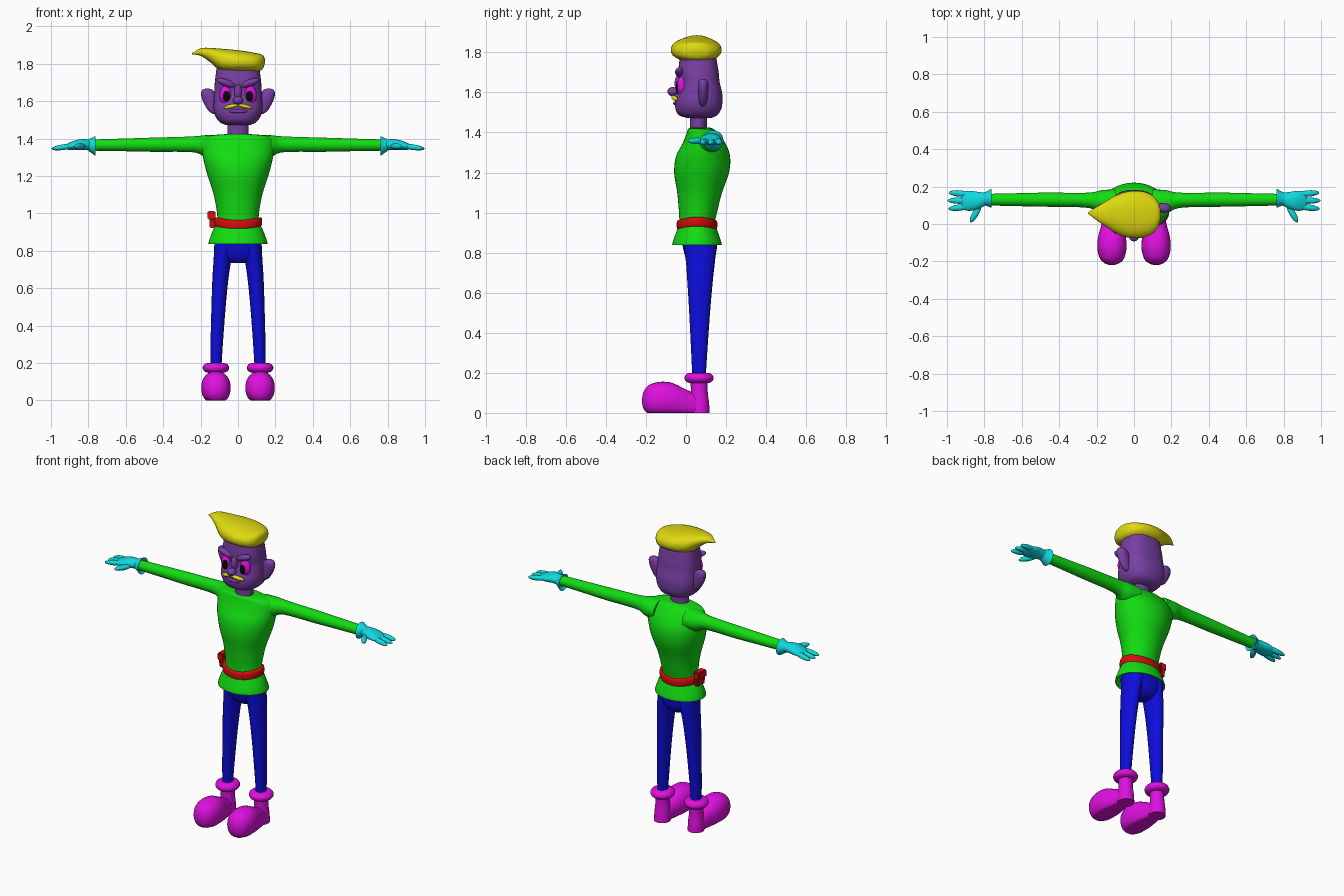
import bpy, bmesh, math
from mathutils import Matrix, Vector, Euler


def colour(name, r, g, b):
    m = bpy.data.materials.new(name)
    m.diffuse_color = (r, g, b, 1)
    return m


GREEN = colour("green", 0.006, 0.72, 0.006)
BLUE = colour("blue", 0.004, 0.004, 0.72)
RED = colour("red", 0.68, 0.004, 0.004)
MAGENTA = colour("magenta", 0.74, 0.005, 0.74)
CYAN = colour("cyan", 0.005, 0.70, 0.74)
YELLOW = colour("yellow", 0.74, 0.70, 0.005)
PURPLE = colour("purple", 0.19, 0.05, 0.37)
BLACK = colour("black", 0.002, 0.002, 0.002)


def finish(name, bm, mat, mirror=False, angle=50):
    bmesh.ops.recalc_face_normals(bm, faces=bm.faces)
    me = bpy.data.meshes.new(name)
    bm.to_mesh(me)
    bm.free()
    me.materials.append(mat)
    ob = bpy.data.objects.new(name, me)
    bpy.context.collection.objects.link(ob)
    bpy.ops.object.select_all(action='DESELECT')
    ob.select_set(True)
    bpy.context.view_layer.objects.active = ob
    bpy.ops.object.shade_smooth_by_angle(angle=math.radians(angle))
    if mirror:
        ob.modifiers.new("mirror", 'MIRROR').use_mirror_merge = False
    return ob


def smooth_rings(rings, steps=4):
    """Catmull-Rom interpolation between rings."""
    out = []
    for i in range(len(rings) - 1):
        p0, p1 = rings[max(i - 1, 0)], rings[i]
        p2, p3 = rings[i + 1], rings[min(i + 2, len(rings) - 1)]
        for s in range(steps):
            t = s / steps
            out.append([0.5 * (2 * b + (c - a) * t + (2 * a - 5 * b + 4 * c - d) * t * t
                               + (3 * b - a - 3 * c + d) * t ** 3)
                        for a, b, c, d in zip(p0, p1, p2, p3)])
    return out + [list(rings[-1])]


def loft(name, mat, rings, axis='Z', power=2.0, n=28, mirror=False, shape=None):
    """Rings are (position on axis, centre 1, centre 2, radius 1, radius 2)."""
    bm = bmesh.new()
    loops = []
    for p, c1, c2, r1, r2 in smooth_rings(rings):
        loop = []
        for k in range(n):
            t = 2 * math.pi * k / n
            c, s = math.cos(t), math.sin(t)
            a = c1 + max(r1, 0.001) * math.copysign(abs(c) ** (2 / power), c)
            b = c2 + max(r2, 0.001) * math.copysign(abs(s) ** (2 / power), s)
            v = Vector({'X': (p, a, b), 'Y': (a, p, b), 'Z': (a, b, p)}[axis])
            loop.append(bm.verts.new(shape(v) if shape else v))
        loops.append(loop)
    for la, lb in zip(loops, loops[1:]):
        for k in range(n):
            bm.faces.new((la[k], la[(k + 1) % n], lb[(k + 1) % n], lb[k]))
    bm.faces.new(loops[0])
    bm.faces.new(loops[-1])
    return finish(name, bm, mat, mirror)


def place(loc, size, rot):
    r = Euler([math.radians(a) for a in rot]).to_matrix().to_4x4()
    return Matrix.Translation(loc) @ r @ Matrix.Diagonal((*size, 1))


def ball(name, mat, loc, radii, rot=(0, 0, 0), mirror=False):
    bm = bmesh.new()
    bmesh.ops.create_uvsphere(bm, u_segments=20, v_segments=12, radius=1,
                              matrix=place(loc, radii, rot))
    return finish(name, bm, mat, mirror)


def block(name, mat, loc, size, rot=(0, 0, 0)):
    bm = bmesh.new()
    bmesh.ops.create_cube(bm, size=1, matrix=place(loc, size, rot))
    bmesh.ops.bevel(bm, geom=bm.edges[:], offset=0.006, segments=2, affect='EDGES')
    return finish(name, bm, mat)


# Tunic with flared hem
loft("tunic", GREEN, [
    (0.86, 0, .055, .12, .09), (0.837, 0, .055, .157, .124), (0.90, 0, .055, .138, .105),
    (0.95, 0, .055, .115, .09), (1.0, 0, .06, .112, .095), (1.1, 0, .068, .13, .112),
    (1.2, 0, .078, .162, .137), (1.28, 0, .085, .183, .135), (1.34, 0, .09, .193, .11),
    (1.39, 0, .083, .185, .082), (1.415, 0, .075, .15, .066), (1.424, 0, .07, .06, .05)], n=40)

# Sleeves
loft("sleeve", GREEN, [
    (.10, .10, 1.355, .085, .065), (.17, .115, 1.358, .066, .060), (.22, .125, 1.368, .045, .045),
    (.30, .128, 1.369, .038, .040), (.45, .130, 1.367, .038, .038), (.60, .130, 1.366, .035, .034),
    (.78, .130, 1.365, .031, .030)], 'X', n=24, mirror=True)

# Gloves: flared cuff, palm, three fingers, thumb
loft("glove_cuff", CYAN, [
    (.775, .135, 1.36, .032, .032), (.763, .137, 1.36, .050, .051), (.780, .136, 1.362, .042, .042),
    (.805, .133, 1.366, .032, .028)], 'X', n=24, mirror=True)
loft("glove_palm", CYAN, [
    (.79, .134, 1.366, .033, .028), (.83, .126, 1.368, .045, .029), (.87, .124, 1.364, .053, .026),
    (.905, .124, 1.358, .050, .019), (.925, .124, 1.355, .035, .010)], 'X', n=24, mirror=True)
for i, (y, length, turn) in enumerate(((.163, .058, 5), (.125, .065, 0), (.088, .060, -7))):
    ball(f"finger_{i + 1}", CYAN, (.933, y, 1.354), (length, .017, .015), (0, 8, turn), True)
ball("thumb", CYAN, (.847, .057, 1.358), (.055, .017, .016), (0, 0, -60), True)

# Belt, dipping at the front and back, with side knot
def belt_dip(v):
    v.z += 0.018 * (v.x / 0.125) ** 2 - 0.008
    return v


loft("belt", RED, [
    (.920, 0, .055, .112, .088), (.924, 0, .055, .126, .098), (.945, 0, .055, .129, .102),
    (.966, 0, .055, .126, .099), (.972, 0, .055, .112, .088)], n=40, shape=belt_dip)
block("belt_knot", RED, (-.141, .06, .990), (.044, .075, .046))
block("belt_tail_front", RED, (-.138, .038, .95), (.030, .028, .055), (12, 0, 0))
block("belt_tail_back", RED, (-.138, .085, .95), (.030, .028, .055), (-12, 0, 0))

# Trousers
loft("trouser_seat", BLUE, [
    (.735, 0, .072, .045, .045), (.755, 0, .072, .085, .064), (.79, 0, .071, .12, .078),
    (.87, 0, .068, .128, .092)], power=2.3)
loft("trouser_leg", BLUE, [
    (.17, .118, .065, .029, .033), (.30, .114, .066, .033, .040), (.50, .104, .068, .038, .052),
    (.65, .094, .070, .043, .063), (.76, .082, .072, .048, .073), (.85, .068, .070, .058, .084)],
    n=24, mirror=True)

# Shoes with flat soles
def flat_sole(v):
    v.z = max(v.z, 0)
    return v


loft("shoe_toe", MAGENTA, [
    (-.22, .118, .06, .005, .005), (-.212, .118, .063, .035, .042), (-.185, .118, .066, .064, .073),
    (-.13, .118, .068, .078, .087), (-.07, .118, .064, .074, .086), (-.01, .118, .050, .058, .072),
    (.04, .118, .040, .046, .058), (.08, .118, .035, .040, .045)], 'Y', 2.2, mirror=True,
    shape=flat_sole)
loft("shoe_heel", MAGENTA, [
    (0, .118, .068, .048, .050), (.05, .118, .068, .046, .047), (.11, .118, .066, .041, .042),
    (.18, .118, .065, .042, .043)], n=24, mirror=True)
loft("shoe_collar", MAGENTA, [
    (.148, .118, .065, .042, .042), (.156, .118, .065, .062, .064), (.175, .118, .065, .071, .073),
    (.194, .118, .065, .060, .062), (.200, .118, .065, .038, .040)], n=24, mirror=True)

# Neck and head
loft("neck", PURPLE, [(1.40, 0, .062, .058, .044), (1.44, 0, .062, .057, .042),
                      (1.50, 0, .062, .058, .044)], n=24)
loft("head", PURPLE, [
    (1.472, 0, .065, .065, .06), (1.488, 0, .06, .098, .098), (1.52, 0, .062, .121, .115),
    (1.56, 0, .064, .131, .118), (1.60, 0, .068, .130, .112), (1.65, 0, .068, .127, .100),
    (1.70, 0, .062, .124, .101), (1.78, 0, .060, .114, .090)], power=2.5, n=40)
loft("ear", PURPLE, [
    (1.530, .125, .085, .006, .008), (1.550, .133, .085, .026, .018), (1.60, .148, .086, .040, .025),
    (1.640, .158, .086, .040, .026), (1.660, .163, .086, .027, .020), (1.668, .164, .086, .006, .006)],
    n=20, mirror=True)

# Face
ball("eye", MAGENTA, (.066, -.020, 1.632), (.034, .026, .050), mirror=True)
ball("pupil", BLACK, (.062, -.043, 1.626), (.019, .007, .029), mirror=True)
ball("brow", PURPLE, (.062, -.030, 1.697), (.056, .024, .019), (0, -20, -8), True)
ball("nose_bridge", PURPLE, (0, -.035, 1.645), (.020, .022, .045))
ball("nose", PURPLE, (0, -.066, 1.604), (.027, .027, .023))
ball("moustache", YELLOW, (.037, -.057, 1.572), (.042, .014, .011), (0, 12, 14), True)
ball("lower_lip", PURPLE, (0, -.050, 1.545), (.050, .014, .010))

# Swept hair with a pointed quiff
loft("hair", YELLOW, [
    (-.246, .058, 1.853, .003, .003), (-.20, .056, 1.862, .036, .020), (-.15, .054, 1.847, .068, .038),
    (-.10, .052, 1.824, .100, .057), (-.04, .051, 1.815, .122, .061), (.03, .051, 1.811, .126, .057),
    (.09, .051, 1.807, .108, .051), (.125, .051, 1.808, .075, .042), (.139, .051, 1.812, .040, .026),
    (.144, .051, 1.813, .006, .006)], 'X', 2.3, n=32)
